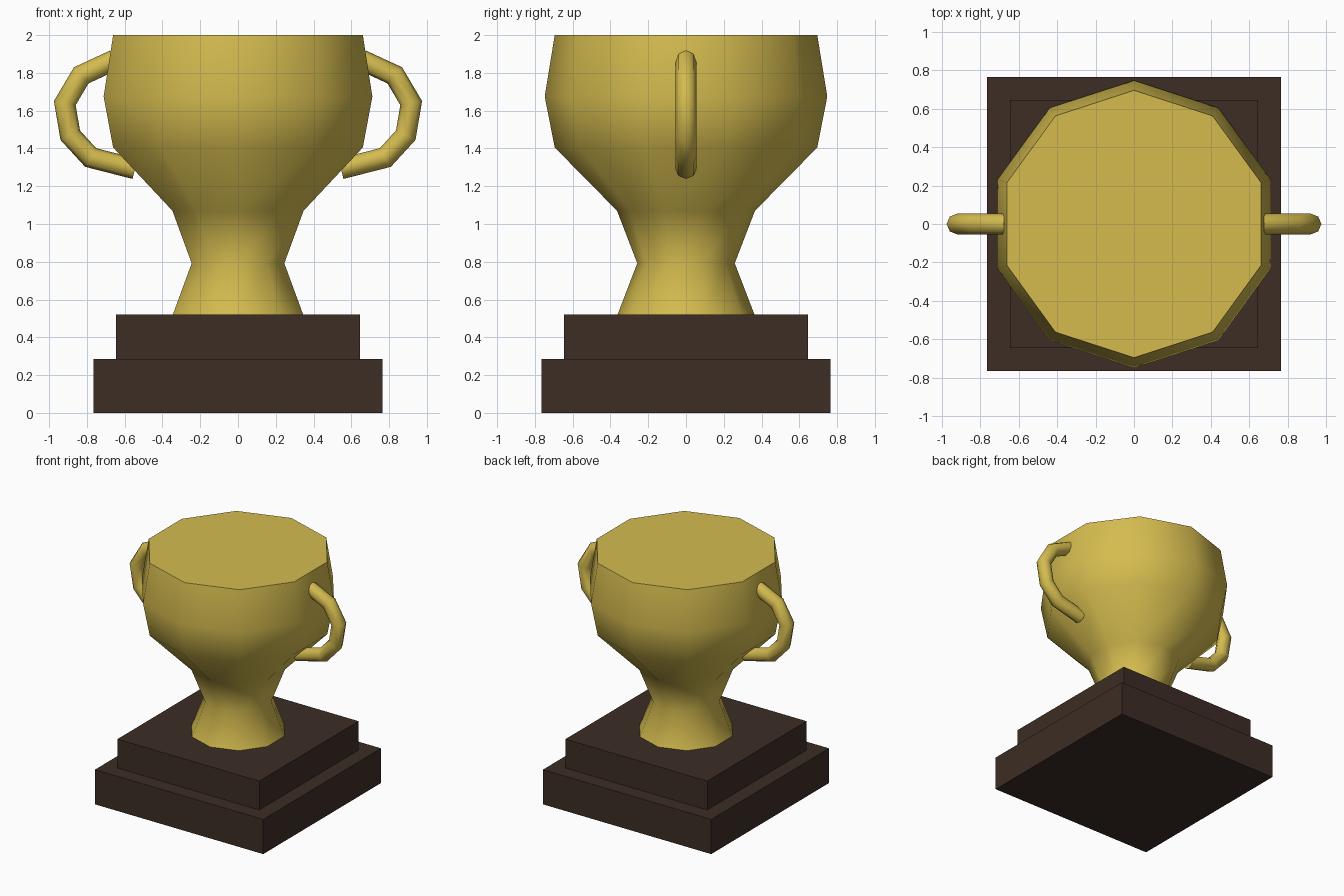
import bpy, bmesh, math
from mathutils import Vector

if "Cube" in bpy.data.objects:
    bpy.data.objects.remove(bpy.data.objects["Cube"])


def material(name, rgb):
    m = bpy.data.materials.new(name)
    m.diffuse_color = (*rgb, 1)
    m.use_nodes = True
    m.node_tree.nodes["Principled BSDF"].inputs["Base Color"].default_value = m.diffuse_color
    return m


GOLD = material("gold", (0.66, 0.50, 0.078))
BROWN = material("dark_brown", (0.045, 0.026, 0.018))


def finish(name, bm, mat, smooth_angle=None):
    bmesh.ops.recalc_face_normals(bm, faces=bm.faces)
    me = bpy.data.meshes.new(name)
    bm.to_mesh(me)
    bm.free()
    me.materials.append(mat)
    ob = bpy.data.objects.new(name, me)
    bpy.context.collection.objects.link(ob)
    if smooth_angle:
        bpy.ops.object.select_all(action='DESELECT')
        ob.select_set(True)
        bpy.context.view_layer.objects.active = ob
        bpy.ops.object.shade_smooth_by_angle(angle=math.radians(smooth_angle))
    return ob


def skin(rings):
    """Closed skin through a list of equal rings of points, capped at both ends."""
    bm = bmesh.new()
    vs = [[bm.verts.new(p) for p in ring] for ring in rings]
    n = len(vs[0])
    for a, b in zip(vs, vs[1:]):
        for i in range(n):
            j = (i + 1) % n
            bm.faces.new((a[i], a[j], b[j], b[i]))
    bm.faces.new(vs[0][::-1])
    bm.faces.new(vs[-1])
    return bm


# Two-step square plinth
for name, half, z0, z1 in (("lower_plinth", 0.765, 0, 0.285),
                           ("upper_plinth", 0.645, 0.285, 0.522)):
    square = [(-half, -half), (half, -half), (half, half), (-half, half)]
    finish(name, skin([[(x, y, z) for x, y in square] for z in (z0, z1)]), BROWN)

# Ten-sided cup with waisted stem and a flat top
profile = [(0.362, 0.522), (0.258, 0.792), (0.365, 1.07),
           (0.695, 1.405), (0.748, 1.675), (0.695, 2.0)]
SIDES = 10
rings = []
for r, z in profile:
    angles = [math.pi / 2 + math.tau * i / SIDES for i in range(SIDES)]
    rings.append([(r * math.cos(a), r * math.sin(a), z) for a in angles])
finish("cup", skin(rings), GOLD, 60)

# Handles: eight-sided tube swept along a path with mitred bends
path = [Vector((x, 0, z)) for x, z in ((0.655, 1.868), (0.83, 1.787), (0.917, 1.64),
                                       (0.888, 1.47), (0.78, 1.352), (0.545, 1.292))]
RADIUS, TUBE_SIDES = 0.055, 8
for name, side in (("right_handle", 1), ("left_handle", -1)):
    rings = []
    for i, p in enumerate(path):
        d_in = (p - path[max(i - 1, 0)]).normalized()
        d_out = (path[min(i + 1, len(path) - 1)] - p).normalized()
        t = (d_in + d_out).normalized()
        across = Vector((-t.z, 0, t.x)) / max(t.dot(d_in), t.dot(d_out))
        ring = []
        for k in range(TUBE_SIDES):
            a = math.tau * k / TUBE_SIDES
            q = p + RADIUS * (across * math.cos(a) + Vector((0, math.sin(a), 0)))
            ring.append((side * q.x, q.y, q.z))
        rings.append(ring)
    finish(name, skin(rings), GOLD, 60)
